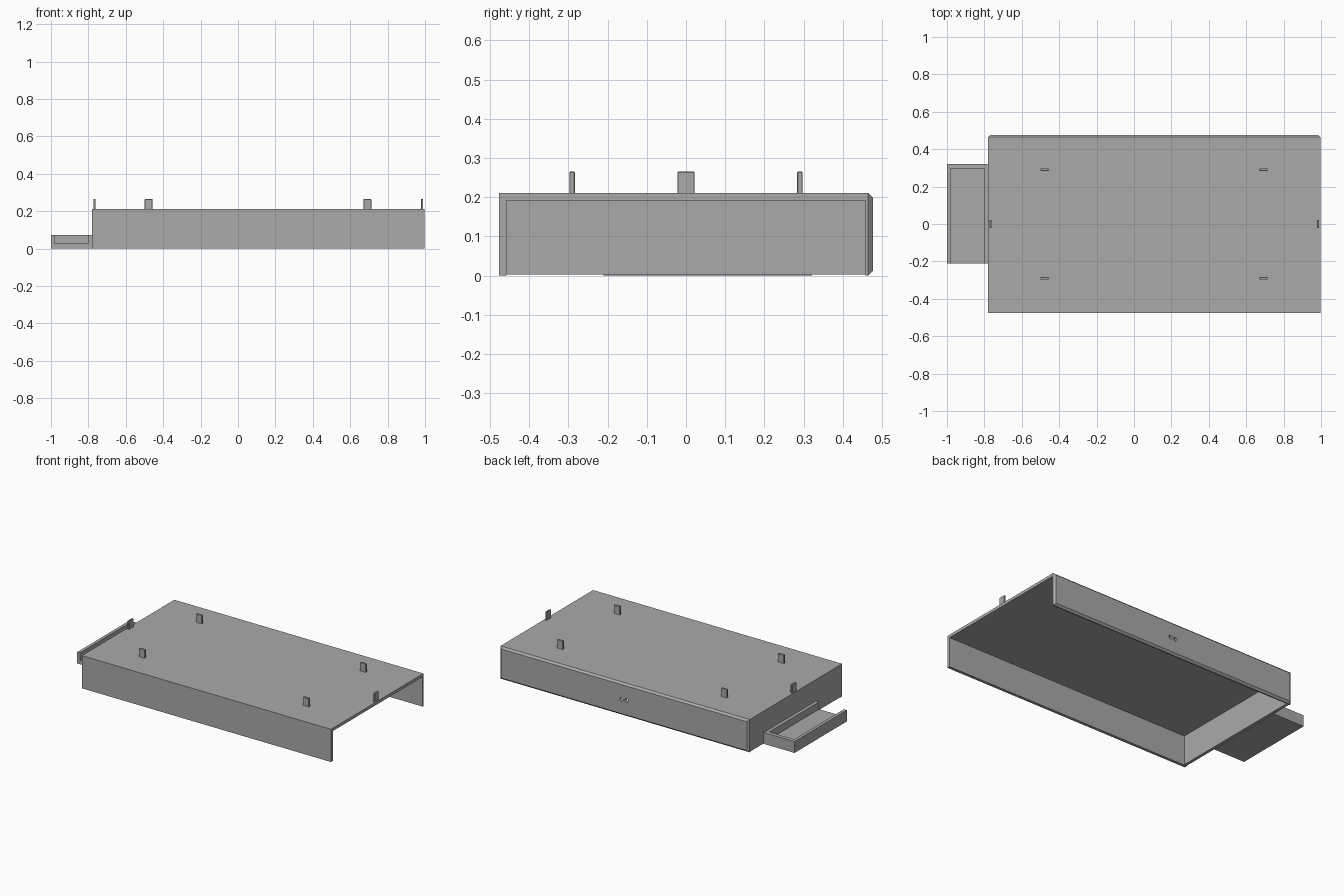
import bpy
import bmesh
from mathutils import Matrix, Vector

cube = bpy.data.objects.get("Cube")
if cube:
    bpy.data.objects.remove(cube, do_unlink=True)

GREY = (0.4, 0.4, 0.4, 1.0)
mat = bpy.data.materials.new("plain grey")
mat.use_nodes = True
mat.diffuse_color = GREY
bsdf = mat.node_tree.nodes["Principled BSDF"]
bsdf.inputs["Base Color"].default_value = GREY


def finish(name, bm):
    mesh = bpy.data.meshes.new(name)
    bm.to_mesh(mesh)
    bm.free()
    mesh.materials.append(mat)
    obj = bpy.data.objects.new(name, mesh)
    bpy.context.collection.objects.link(obj)
    return obj


def box(name, x, y, z, chamfer=0, edge_rule=None):
    """Box from (min, max) ranges; edge_rule picks the edges to chamfer."""
    bm = bmesh.new()
    bmesh.ops.create_cube(bm, size=1)
    for v in bm.verts:
        v.co = Vector([r[0] if c < 0 else r[1] for c, r in zip(v.co, (x, y, z))])
    if chamfer:
        edges = [e for e in bm.edges if edge_rule is None or edge_rule(e)]
        bmesh.ops.bevel(bm, geom=edges, offset=chamfer, segments=1, affect='EDGES')
    return finish(name, bm)


# Shell dimensions: open underneath and at the left end
X0, X1, Y, TOP, T = -0.78, 0.997, 0.477, 0.211, 0.019

box("top_panel", (X0, X1), (-Y, Y - T), (TOP - T, TOP))
box("front_wall", (X0, X1), (-Y, T - Y), (0, TOP - T))
box("right_end_wall", (X0, X0 + T), (T - Y, Y - T), (0.003, TOP - T))

# Back wall, with the outer edges chamfered
back = box("back_wall", (X0, X1), (Y - T, Y), (0, TOP), 0.012,
           lambda e: all(v.co.y > Y - 0.001 for v in e.verts))

# Pair of small drilled holes in the back wall
bm = bmesh.new()
for dx in (-0.018, 0.018):
    place = Matrix.Translation((0.108 + dx, Y, 0.105)) @ Matrix.Rotation(1.5708, 4, 'X')
    bmesh.ops.create_cone(bm, cap_ends=True, segments=16, radius1=0.012,
                          radius2=0.012, depth=0.1, matrix=place)
cutter = finish("hole_cutter", bm)
cutter.hide_render = True
cutter.hide_set(True)
cutter.display_type = 'WIRE'
drill = back.modifiers.new("holes", 'BOOLEAN')
drill.operation = 'DIFFERENCE'
drill.object = cutter
drill.solver = 'EXACT'
bpy.context.view_layer.objects.active = back
bpy.ops.object.modifier_apply(modifier=drill.name)
bpy.data.objects.remove(cutter, do_unlink=True)

# Upright tabs on the top panel
TAB_Z = (TOP - 0.005, 0.265)
for side, cy in (("front", -0.291), ("back", 0.291)):
    for end, cx in (("right", -0.478), ("left", 0.692)):
        box(f"{side}_{end}_tab", (cx - 0.021, cx + 0.021),
            (cy - 0.007, cy + 0.007), TAB_Z, 0.002)
for end, cx in (("right", -0.767), ("left", 0.984)):
    box(f"{end}_end_tab", (cx - 0.006, cx + 0.006), (-0.022, 0.022), TAB_Z, 0.002)

# Shallow tray on the right end, open towards the front
TY0, TY1, TZ, FLOOR = -0.21, 0.322, 0.073, 0.026
box("tray_floor", (-1, X0), (TY0, TY1), (0, FLOOR))
box("tray_outer_wall", (-1, -0.98), (TY0, TY1), (FLOOR, TZ))
box("tray_inner_wall", (-0.802, X0), (TY0, TY1), (FLOOR, TZ))
box("tray_back_wall", (-0.98, -0.802), (0.297, TY1), (FLOOR, TZ))
